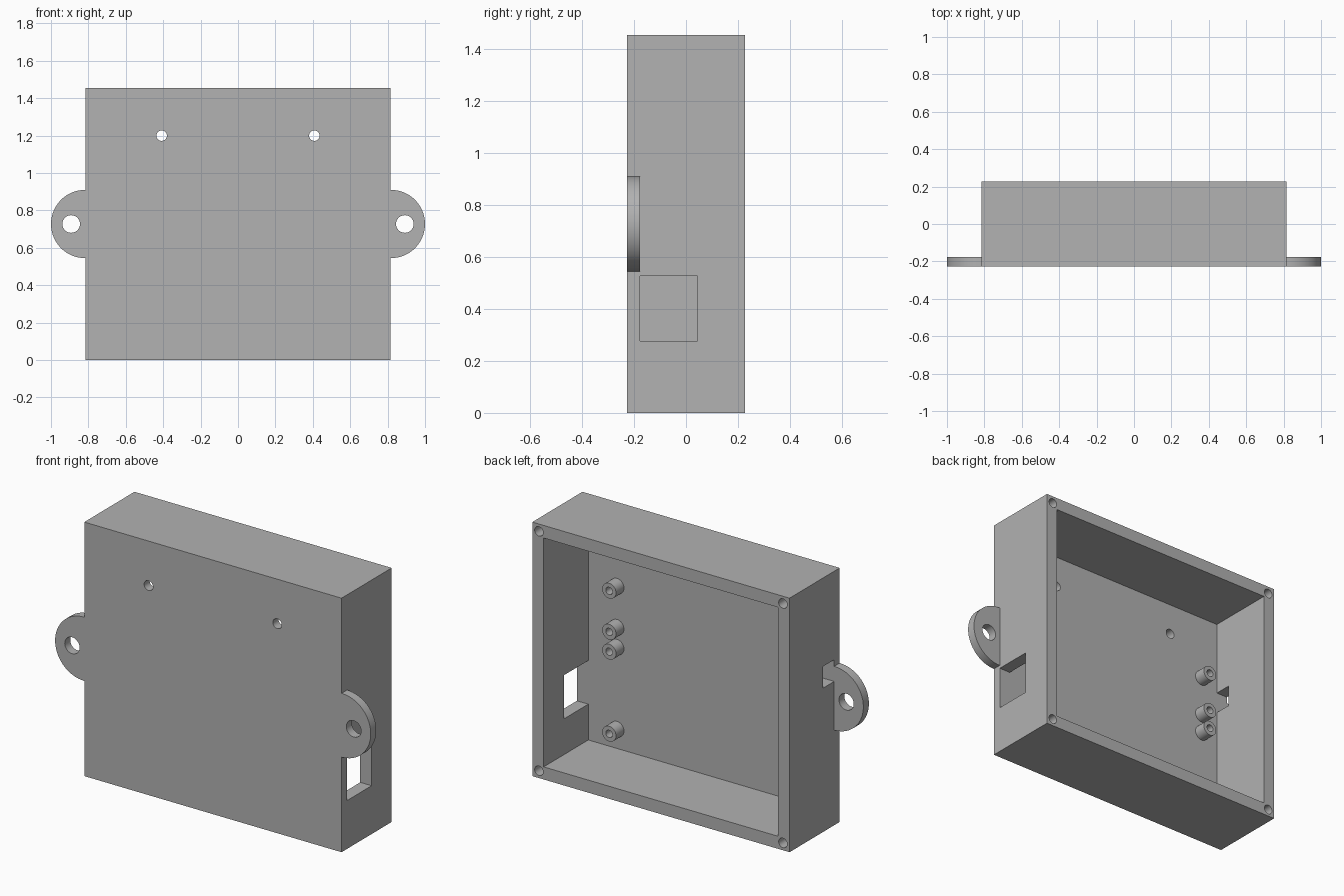
import bpy, bmesh, math
from mathutils import Vector

default = bpy.data.objects.get("Cube")
if default:
    bpy.data.objects.remove(default, do_unlink=True)

# Main dimensions
W, D, H = 0.815, 0.227, 1.455      # half width, half depth, height
WALL = 0.072                       # side wall thickness
FLOOR = -0.177                     # inner face of the front panel
MID = H / 2

grey = bpy.data.materials.new("Grey plastic")
grey.use_nodes = True
grey.diffuse_color = (0.445, 0.445, 0.445, 1)
grey.node_tree.nodes["Principled BSDF"].inputs["Base Color"].default_value = (0.445, 0.445, 0.445, 1)


def make_object(name, bm):
    bmesh.ops.recalc_face_normals(bm, faces=bm.faces[:])
    mesh = bpy.data.meshes.new(name)
    bm.to_mesh(mesh)
    bm.free()
    mesh.materials.append(grey)
    obj = bpy.data.objects.new(name, mesh)
    bpy.context.collection.objects.link(obj)
    return obj


def extrude_y(name, outline, y0, y1):
    """Prism from an (x, z) outline, running from y0 to y1."""
    bm = bmesh.new()
    face = bm.faces.new([bm.verts.new((x, y0, z)) for x, z in outline])
    new = bmesh.ops.extrude_face_region(bm, geom=[face])["geom"]
    verts = [v for v in new if isinstance(v, bmesh.types.BMVert)]
    bmesh.ops.translate(bm, verts=verts, vec=Vector((0, y1 - y0, 0)))
    return make_object(name, bm)


def box(name, x0, x1, y0, y1, z0, z1):
    return extrude_y(name, [(x0, z0), (x1, z0), (x1, z1), (x0, z1)], y0, y1)


def arc(x, z, r, start, end, steps, closed=False):
    count = steps if closed else steps + 1
    angles = [start + (end - start) * i / steps for i in range(count)]
    return [(x + r * math.cos(a), z + r * math.sin(a)) for a in angles]


def rod(name, x, z, r, y0, y1, steps=40):
    return extrude_y(name, arc(x, z, r, 0, math.tau, steps, True), y0, y1)


def cut(target, cutter):
    cutter.hide_render = True
    mod = target.modifiers.new("Cut", "BOOLEAN")
    mod.operation = "DIFFERENCE"
    mod.solver = "EXACT"
    mod.object = cutter
    bpy.context.view_layer.objects.active = target
    bpy.ops.object.modifier_apply(modifier=mod.name)
    bpy.data.objects.remove(cutter, do_unlink=True)


def finish(obj):
    bpy.ops.object.select_all(action="DESELECT")
    obj.select_set(True)
    bpy.context.view_layer.objects.active = obj
    bpy.ops.object.shade_smooth_by_angle(angle=math.radians(30))


# Open-backed case
case = box("case", -W, W, -D, D, 0, H)
cut(case, box("cavity", -W + WALL, W - WALL, FLOOR, D + 0.1, WALL, H - WALL))

# Side wall openings: a large port and a small port
cut(case, box("large_port", W - 0.1, W + 0.1, FLOOR, 0.045, 0.277, 0.527))
cut(case, box("small_port", -W - 0.1, -W + 0.1, FLOOR, -0.075, 0.824, 0.948))

# Front panel holes and blind screw holes in the back rim
for side in (-1, 1):
    cut(case, rod("panel_hole", side * 0.408, 1.2, 0.028, -D - 0.1, FLOOR + 0.1))
    for z in (0.042, H - 0.042):
        cut(case, rod("rim_hole", side * 0.773, z, 0.027, D - 0.2, D + 0.1, 32))
finish(case)

# Rounded mounting ears
for side, label in ((1, "left"), (-1, "right")):
    outline = [(W, MID - 0.1825)]
    outline += arc(0.8175, MID, 0.1825, -math.pi / 2, math.pi / 2, 32)
    outline += [(W, MID + 0.1825)]
    ear = extrude_y(label + "_mounting_ear", [(side * x, z) for x, z in outline], -D, FLOOR)
    cut(ear, rod("ear_hole", side * 0.892, MID, 0.047, -D - 0.1, FLOOR + 0.1))
    finish(ear)

# Hollow board standoffs on the inside of the front panel
for x, label in ((0.561, "left"), (-0.634, "right")):
    for i, z in enumerate((0.183, 0.653, 0.767, 1.002), 1):
        post = rod(f"{label}_standoff_{i}", x, z, 0.044, FLOOR, FLOOR + 0.072)
        cut(post, rod("post_hole", x, z, 0.021, FLOOR - 0.1, FLOOR + 0.2, 24))
        finish(post)
